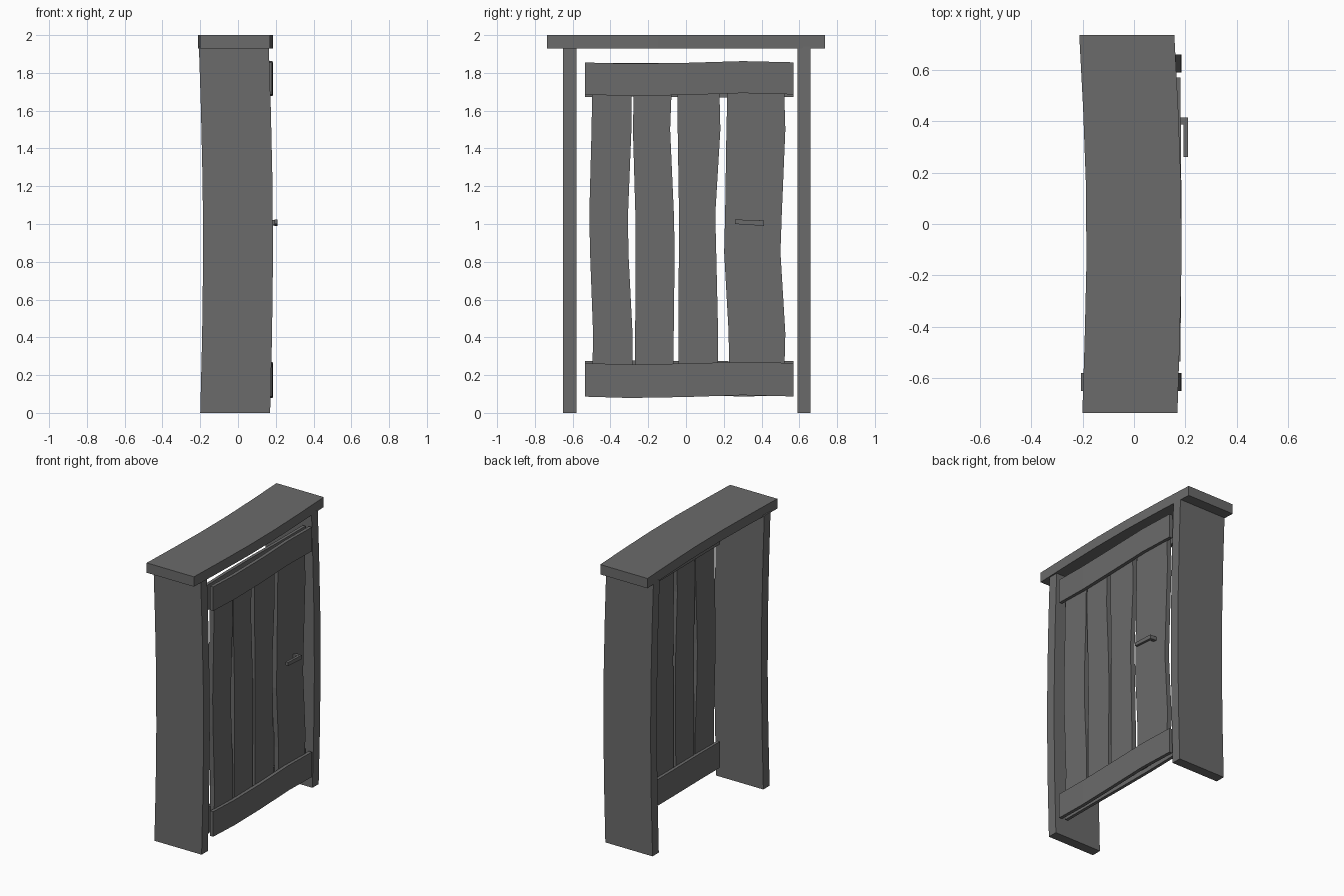
import bpy, bmesh
from mathutils import Vector

if "Cube" in bpy.data.objects:
    bpy.data.objects.remove(bpy.data.objects["Cube"])

# Dark weathered wood
wood = bpy.data.materials.new("dark_wood")
wood.diffuse_color = (.145, .145, .145, 1)
wood.use_nodes = True
wood.node_tree.nodes["Principled BSDF"].inputs["Base Color"].default_value = wood.diffuse_color


def loft(name, sections):
    """Solid plank through rectangular sections, each a list of four corners."""
    bm = bmesh.new()
    rings = [[bm.verts.new(Vector(p)) for p in s] for s in sections]
    for a, b in zip(rings, rings[1:]):
        for i in range(4):
            j = (i + 1) % 4
            bm.faces.new((a[i], a[j], b[j], b[i]))
    bm.faces.new(rings[0])
    bm.faces.new(rings[-1])
    bmesh.ops.recalc_face_normals(bm, faces=bm.faces)
    me = bpy.data.meshes.new(name)
    bm.to_mesh(me)
    bm.free()
    me.materials.append(wood)
    ob = bpy.data.objects.new(name, me)
    bpy.context.collection.objects.link(ob)
    return ob


def upright(z, x0, x1, y0, y1):
    return [(x0, y0, z), (x1, y0, z), (x1, y1, z), (x0, y1, z)]


def crosswise(y, x0, x1, z0, z1):
    return [(x0, y, z0), (x1, y, z0), (x1, y, z1), (x0, y, z1)]


# Side posts, gently bowed towards +x
post_bow = [(0, -.200), (.4, -.190), (.8, -.185), (1.2, -.187), (1.6, -.196), (1.94, -.207)]
for side, y0, y1 in (("left", -.65, -.58), ("right", .59, .66)):
    loft("frame_post_" + side,
         [upright(z, x, x + .37, y0, y1) for z, x in post_bow])

# Lintel on top
lintel_bow = [(-.735, -.201), (-.45, -.192), (-.15, -.185), (.15, -.187), (.45, -.198), (.735, -.213)]
loft("frame_lintel", [crosswise(y, x, x + .37, 1.93, 2.0) for y, x in lintel_bow])

# Door boards: crooked edges as (left, right) at each height
heights = (.12, .42, .85, 1.05, 1.5, 1.82)
boards = [
    ((-.497, -.283), (-.492, -.283), (-.508, -.305), (-.512, -.307), (-.500, -.289), (-.495, -.286)),
    ((-.270, -.066), (-.269, -.065), (-.267, -.060), (-.268, -.064), (-.281, -.084), (-.274, -.072)),
    ((-.040, .170), (-.040, .170), (-.038, .160), (-.037, .155), (-.044, .182), (-.046, .174)),
    ((.228, .518), (.226, .526), (.202, .500), (.207, .507), (.214, .526), (.222, .516)),
]
for n, edges in enumerate(boards, 1):
    loft(f"door_board_{n}",
         [upright(z, .126, .160, a, b) for z, (a, b) in zip(heights, edges)])

# Rails sandwich the boards on both faces: y, bow, bottom and top wave
wave = [(-.535, 0, 0), (-.3, .003, -.007), (0, .005, -.002), (.3, .003, .008), (.57, 0, .001)]
for label, z0, z1 in (("bottom", .086, .263), ("top", 1.685, 1.855)):
    loft(f"door_rail_front_{label}",
         [crosswise(y, .156 + b, .180 + b, z0 + w, z1 + w * .9) for y, b, w in wave])
    back0, back1 = (z0 + .004, z1 + .012) if label == "bottom" else (z0 - .013, z1 - .004)
    loft(f"door_rail_back_{label}",
         [crosswise(y, .108 - b, .130 - b, back0 - w * .3, back1 - w * .3) for y, b, w in wave])

# Handle: stem out of the board and a slightly tilted lever
loft("handle_stem", [crosswise(.387, .15, .194, .994, 1.020),
                     crosswise(.414, .15, .194, .992, 1.018)])
loft("handle_lever", [crosswise(.260, .192, .210, 1.000, 1.024),
                      crosswise(.414, .192, .210, .990, 1.018)])
